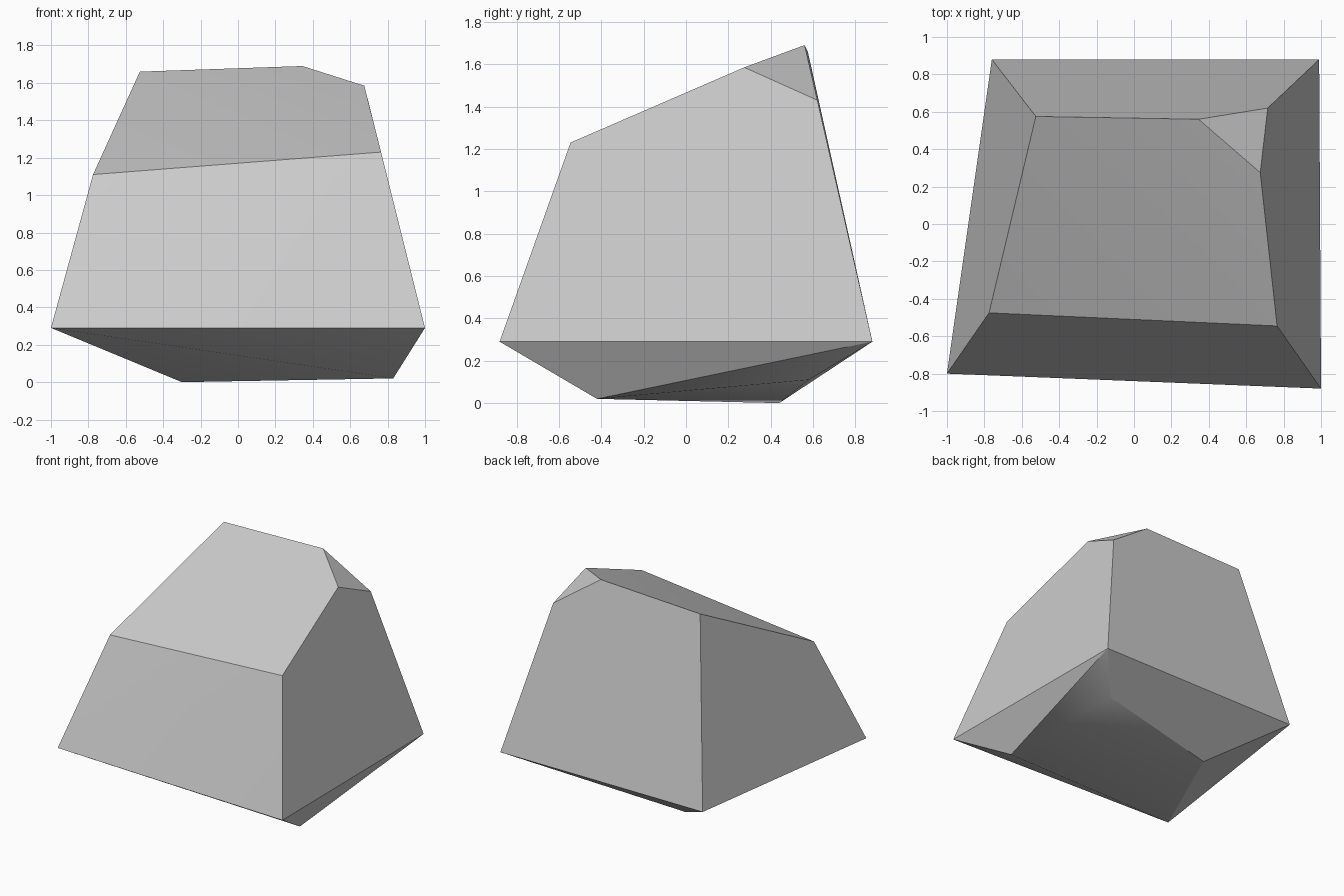
import bpy
import bmesh
import math

default_cube = bpy.data.objects.get("Cube")
if default_cube:
    bpy.data.objects.remove(default_cube, do_unlink=True)

# Plain grey stone
stone = bpy.data.materials.new("stone_grey")
stone.use_nodes = True
colour = (0.6, 0.6, 0.6, 1)
stone.diffuse_color = colour
stone.node_tree.nodes["Principled BSDF"].inputs["Base Color"].default_value = colour

# Corners of the boulder: underside, widest rim, sloping crown with a chipped corner
underside = [(0.83, -0.42, 0.02), (-0.3, 0.44, 0), (0.71, 0.58, 0.11)]
rim = [(-1, -0.8, 0.29), (1, -0.88, 0.29), (0.99, 0.88, 0.29), (-0.76, 0.88, 0.29)]
crown = [(-0.775, -0.475, 1.11), (0.765, -0.545, 1.23), (0.675, 0.275, 1.585),
         (0.345, 0.56, 1.69), (-0.525, 0.575, 1.66)]
chip = [(0.715, 0.62, 1.43)]

# Wrap the corners in flat facets and merge nearly coplanar ones
bm = bmesh.new()
for corner in underside + rim + crown + chip:
    bm.verts.new(corner)
bmesh.ops.convex_hull(bm, input=bm.verts[:])
bmesh.ops.dissolve_limit(bm, angle_limit=math.radians(4),
                         verts=bm.verts[:], edges=bm.edges[:])
bmesh.ops.recalc_face_normals(bm, faces=bm.faces[:])

mesh = bpy.data.meshes.new("boulder")
bm.to_mesh(mesh)
bm.free()
mesh.materials.append(stone)
boulder = bpy.data.objects.new("boulder", mesh)
bpy.context.collection.objects.link(boulder)

# Soft shading inside shallow bends, crisp main edges
bpy.ops.object.select_all(action="DESELECT")
boulder.select_set(True)
bpy.context.view_layer.objects.active = boulder
bpy.ops.object.shade_smooth_by_angle(angle=math.radians(25))
